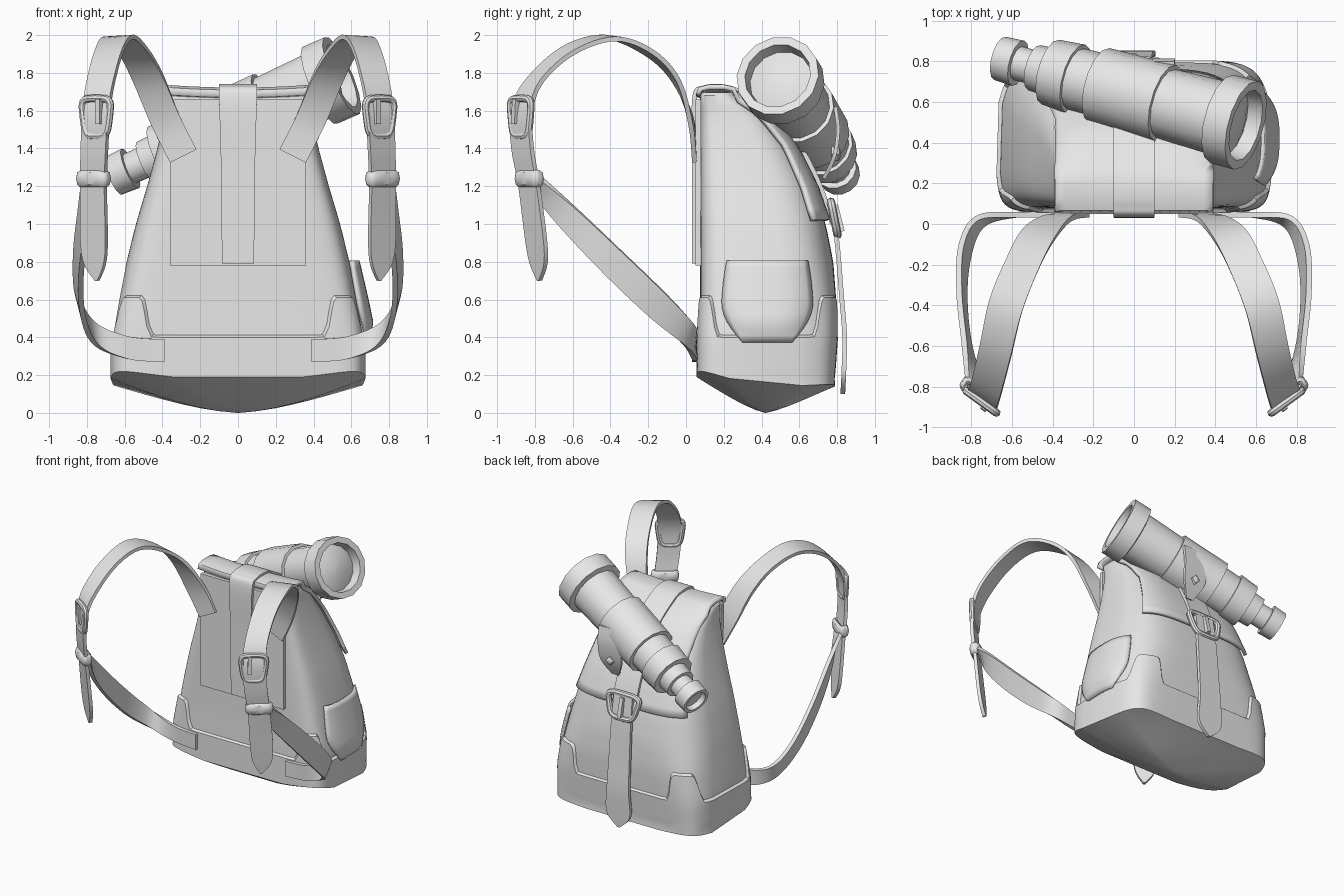
import bpy, bmesh, math
from mathutils import Vector

if "Cube" in bpy.data.objects:
    bpy.data.objects.remove(bpy.data.objects["Cube"])

grey = bpy.data.materials.new("plain grey")
grey.use_nodes = True
grey.diffuse_color = (0.8, 0.8, 0.8, 1)
grey.node_tree.nodes["Principled BSDF"].inputs["Base Color"].default_value = (0.8, 0.8, 0.8, 1)


def skin(name, rows, loop=False, ends=False, ring=False, thick=0):
    """Mesh over rows of points; loop closes each row, ring joins last row to first."""
    bm = bmesh.new()
    grid = [[bm.verts.new(p) for p in row] for row in rows]
    n, m = len(rows), len(rows[0])
    for i in range(n if ring else n - 1):
        a, b = grid[i], grid[(i + 1) % n]
        for j in range(m if loop else m - 1):
            k = (j + 1) % m
            bm.faces.new((a[j], a[k], b[k], b[j]))
    if ends:
        bm.faces.new(grid[0])
        bm.faces.new(grid[-1])
    bmesh.ops.remove_doubles(bm, verts=bm.verts, dist=0.0005)
    bmesh.ops.recalc_face_normals(bm, faces=bm.faces)
    mesh = bpy.data.meshes.new(name)
    bm.to_mesh(mesh)
    bm.free()
    mesh.materials.append(grey)
    ob = bpy.data.objects.new(name, mesh)
    bpy.context.collection.objects.link(ob)
    bpy.ops.object.select_all(action="DESELECT")
    ob.select_set(True)
    bpy.context.view_layer.objects.active = ob
    bpy.ops.object.shade_smooth_by_angle(angle=math.radians(38))
    if thick:
        mod = ob.modifiers.new("thickness", "SOLIDIFY")
        mod.thickness, mod.offset = thick, 0


def spline(keys, steps=6):
    """Catmull-Rom through tuples of any length."""
    ks = [keys[0]] + list(keys) + [keys[-1]]
    out = []
    for a, b, c, d in zip(ks, ks[1:], ks[2:], ks[3:]):
        for i in range(steps):
            t = i / steps
            out.append([q + t / 2 * (r - p + t * (2 * p - 5 * q + 4 * r - s + t * (3 * (q - r) + s - p)))
                        for p, q, r, s in zip(a, b, c, d)])
    return out + [list(keys[-1])]


def ribbon(name, keys, thick=0.02, side=1):
    """Flat strap; each key is a centre point and a half-width vector."""
    pts = spline(keys)
    pos = [Vector((side * p[0], p[1], p[2])) for p in pts]
    rows = []
    for i, p in enumerate(pts):
        w = Vector((side * p[3], p[4], p[5]))
        tangent = pos[min(i + 1, len(pos) - 1)] - pos[max(i - 1, 0)]
        n = tangent.cross(w).normalized() * thick / 2
        rows.append([pos[i] + w + n, pos[i] - w + n, pos[i] - w - n, pos[i] + w - n])
    skin(name, rows, loop=True, ends=True)


def power(v, e):
    return math.copysign(abs(v) ** e, v)


def frame(name, centre, u, v, hw, hh, radius, tall, flare=0.0):
    """Rounded rectangular tube in the plane of u and v, wider at the v end by flare."""
    c, u, v = Vector(centre), Vector(u).normalized(), Vector(v).normalized()
    n, rows = u.cross(v), []
    for i in range(32):
        a = math.tau * i / 32
        up = power(math.sin(a), 0.45)
        out = u * power(math.cos(a), 0.45) * (hw + flare * up) + v * up * hh
        d = (u * math.cos(a) + v * math.sin(a)).normalized()
        rows.append([c + out + radius * d * math.cos(b) + tall * n * math.sin(b)
                     for b in (math.tau * k / 8 for k in range(8))])
    skin(name, rows, loop=True, ring=True)


# Bag shape: height, half width, front y, back y
SHAPE = [(0.1, 0.66, 0.07, 0.76), (0.2, 0.67, 0.07, 0.775), (0.4, 0.67, 0.07, 0.79), (0.6, 0.635, 0.075, 0.795),
         (0.8, 0.595, 0.075, 0.78), (1.0, 0.545, 0.075, 0.74), (1.2, 0.485, 0.075, 0.67),
         (1.4, 0.43, 0.075, 0.57), (1.58, 0.39, 0.075, 0.44), (1.68, 0.385, 0.075, 0.28)]


def size(z):
    """Half width, middle y, half depth, front and back squareness at a height."""
    z = min(max(z, SHAPE[0][0]), SHAPE[-1][0])
    for a, b in zip(SHAPE, SHAPE[1:]):
        if z <= b[0]:
            t = (z - a[0]) / (b[0] - a[0])
            _, w, f, k = (p + t * (q - p) for p, q in zip(a, b))
            blend = min(max((z - 0.2) / 0.6, 0), 1)
            return w, (f + k) / 2, (k - f) / 2, 10 - 2 * blend, 10 - 5.5 * blend


def taper(v):
    """Narrowing of the bag towards its back and slightly towards its front."""
    return 1 - 0.14 * max(v, 0) ** 2 - 0.05 * min(v, 0) ** 2


def wall(angle, z, off=0.0, scale=1.0):
    w, mid, d, front, back = size(z)
    c, s = math.cos(angle), math.sin(angle)
    e = 2 / (back if s > 0 else front)
    v = power(s, e)
    return Vector((power(c, e) * (w * taper(v) + off) * scale, mid + v * (d + off) * scale, z))


def side_x(y, z):
    w, mid, d, front, back = size(z)
    v = max(-1, min(1, (y - mid) / d))
    n = back if v > 0 else front
    return w * taper(v) * (1 - abs(v) ** n) ** (1 / n)


ANGLES = [math.tau * (i + 0.5) / 80 for i in range(80)]

# Main sack with a rounded top
rows = [[wall(a, 0.25 + 1.43 * i / 24) for a in ANGLES] for i in range(25)]
for scale, z in ((0.96, 1.695), (0.8, 1.7)):
    rows.append([Vector((*wall(a, 1.68, 0, scale).xy, z)) for a in ANGLES])
skin("sack", rows, loop=True, ends=True)


# Base cover: domed underside, rim and raised corner patches
def corner(a):
    t = min(max((abs(math.sin(2 * a)) - 0.35) / 0.5, 0), 1)
    return t * t * (3 - 2 * t)


def under(a, s):
    p = wall(a, 0.2, 0.015, s)
    x, y = p.x / 0.685, (p.y - 0.42) / 0.36
    slope, fade = (0.17, 0.4) if y < 0 else (0.13, 0.8)
    p.z = 0.14 * x * x + slope * abs(y) ** 1.25 * (1 - fade * x * x)
    return p


rows = [[under(a, s) for a in ANGLES] for s in (0.01, 0.15, 0.3, 0.45, 0.6, 0.75, 0.88, 1)]
for i in range(1, 8):
    row = []
    for a in ANGLES:
        low = under(a, 1).z
        row.append(wall(a, low + (0.4 + 0.21 * corner(a) - low) * i / 7, 0.015))
    rows.append(row)
rows.append([wall(a, 0.415 + 0.21 * corner(a), -0.005) for a in ANGLES])
skin("base_cover", rows, loop=True, ends=True)

# Top flap folding over to the back
rows = []
for y, z in ((0.065, 1.67), (0.075, 1.7), (0.12, 1.71), (0.2, 1.71), (0.25, 1.7)):
    rows.append([(0.39 * (i / 8 - 1), y, z + 0.015 * (i / 8 - 1) ** 2) for i in range(17)])
for k in range(12):
    z = 1.65 - 0.63 * k / 11
    edge = math.radians(14 + 18 * min(k / 4, 1))
    rows.append([wall(math.pi - edge - (math.pi - 2 * edge) * i / 16, z, 0.02) for i in range(17)])
skin("flap", rows, thick=0.025)

# Padded panel and centre strap
ribbon("front_panel", [(0, 0.065, 0.78, 0.36, 0, 0), (0, 0.065, 1.66, 0.36, 0, 0)], 0.03)
path = [(0.045, 0.79, 0.085), (0.045, 1.3, 0.09), (0.045, 1.66, 0.1), (0.09, 1.72, 0.1), (0.21, 1.725, 0.1),
        (0.32, 1.68, 0.1), (0.48, 1.57, 0.1), (0.61, 1.4, 0.1), (0.71, 1.2, 0.1), (0.775, 1.0, 0.1)]
ribbon("centre_strap", [(0, y, z, w, 0, 0) for y, z, w in path], 0.025)

# Closing strap on the back with its buckle
path = [(0.77, 1.12, 0.08), (0.8, 0.9, 0.085), (0.825, 0.6, 0.09), (0.84, 0.4, 0.095), (0.835, 0.2, 0.1), (0.83, 0.1, 0.01)]
ribbon("closing_strap", [(0, y, z, w, 0, 0) for y, z, w in path], 0.025)
frame("closing_buckle", (0, 0.785, 1.03), (1, 0, 0), (0, -0.2, 1), 0.12, 0.09, 0.022, 0.022, 0.025)
ribbon("closing_prong", [(0, 0.79, 1.1, 0.015, 0, 0), (0, 0.825, 0.96, 0.015, 0, 0)], 0.03)

# Rounded pocket on one side
rows = []
for j in range(13):
    v = j / 12
    z = 0.375 + 0.43 * v
    hw = 0.13 + 0.11 * math.sin(math.pi * min(v, 0.5)) - 0.03 * v ** 3
    row = []
    for i in range(17):
        u = i / 8 - 1
        y = 0.43 + hw * u
        bulge = (1 - u ** 4) * min(1, 4 * v) * (1 - 0.35 * v)
        row.append((side_x(y, z) + 0.014 + 0.04 * bulge, y, z))
    rows.append(row)
skin("side_pocket", rows, thick=0.02)

# Shoulder straps, mirrored
UPPER = [(0.29, 0.045, 1.36, 0.07, 0, -0.035), (0.385, 0.025, 1.55, 0.075, 0, -0.025),
         (0.475, -0.06, 1.77, 0.08, 0.02, -0.01), (0.55, -0.2, 1.91, 0.08, 0.025, 0),
         (0.63, -0.4, 1.985, 0.08, 0.03, -0.005), (0.68, -0.62, 1.92, 0.075, 0.03, -0.01),
         (0.725, -0.8, 1.76, 0.07, 0.04, 0), (0.75, -0.87, 1.6, 0.068, 0.05, 0),
         (0.76, -0.865, 1.4, 0.066, 0.05, 0), (0.765, -0.83, 1.2, 0.064, 0.048, 0),
         (0.76, -0.785, 0.84, 0.062, 0.045, 0), (0.745, -0.775, 0.7, 0.006, 0.004, 0)]
LOWER = [(0.77, -0.8, 1.22, 0.05, 0.035, 0.02), (0.815, -0.62, 1.03, 0.02, 0.035, 0.055),
         (0.845, -0.38, 0.79, 0.015, 0.045, 0.06), (0.835, -0.15, 0.57, 0.015, 0.045, 0.058),
         (0.76, 0.01, 0.42, 0.01, 0.02, 0.06), (0.58, 0.045, 0.345, 0, 0, 0.06), (0.39, 0.045, 0.33, 0, 0, 0.06)]
for side, label in ((1, "left"), (-1, "right")):
    across = (0.8 * side, 0.58, 0)
    ribbon(label + "_shoulder_strap", UPPER, 0.025, side)
    ribbon(label + "_lower_strap", LOWER, 0.028, side)
    frame(label + "_buckle", (0.75 * side, -0.875, 1.565), across, (0, 0, 1), 0.085, 0.1, 0.02, 0.02, 0.015)
    ribbon(label + "_prong", [(0.735, -0.9, 1.66, 0.012, 0.009, 0), (0.735, -0.905, 1.53, 0.012, 0.009, 0)], 0.03, side)
    frame(label + "_keeper", (0.765 * side, -0.83, 1.24), across, (-0.58 * side, 0.8, 0), 0.08, 0.022, 0.022, 0.045)

# Telescope: stepped tube turned about a slanting axis
start, axis = Vector((0.55, 0.485, 1.785)), Vector((-1.21, 0.33, -0.53)).normalized()
across = axis.cross(Vector((0, 0, 1))).normalized()
upward = across.cross(axis)
PROFILE = [(0.04, 0.005), (0.05, 0.1), (0.075, 0.17), (0, 0.18), (0, 0.225), (0.13, 0.225), (0.14, 0.185),
           (0.44, 0.175), (0.44, 0.197), (0.81, 0.19), (0.81, 0.16), (0.94, 0.155), (0.94, 0.175),
           (1.08, 0.165), (1.08, 0.12), (1.17, 0.115), (1.17, 0.085), (1.26, 0.085), (1.26, 0.115),
           (1.36, 0.11), (1.36, 0.085), (1.32, 0.08), (1.32, 0.005)]
rows = []
for t, r in PROFILE:
    rows.append([start + axis * t + r * (across * math.cos(a) + upward * math.sin(a))
                 for a in (math.tau * k / 14 for k in range(14))])
skin("telescope", rows, loop=True, ends=True)

# Hanging tab with a diamond stud
path = [(0.79, 1.62, 0.1), (0.805, 1.5, 0.1), (0.785, 1.36, 0.09), (0.73, 1.24, 0.03)]
ribbon("telescope_tab", [(0.1, y, z, w, 0, 0) for y, z, w in path], 0.02)
rows = [[(0.1 + r * math.cos(a), y, 1.37 + r * math.sin(a)) for a in (math.pi * k / 2 for k in range(4))]
        for y, r in ((0.77, 0.04), (0.81, 0.035), (0.82, 0.015))]
skin("tab_stud", rows, loop=True, ends=True)
